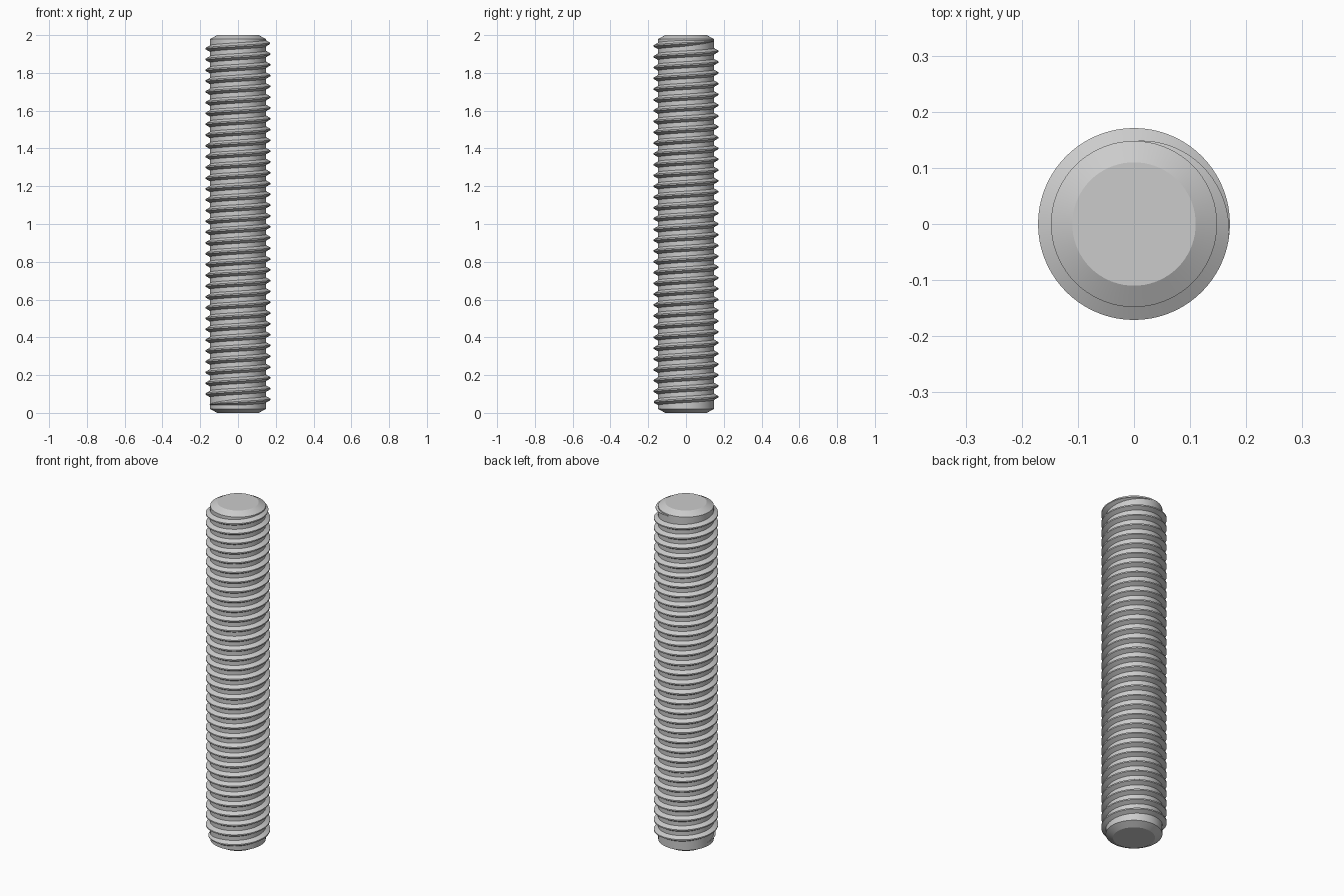
import bpy, bmesh, math

cube = bpy.data.objects.get("Cube")
if cube:
    bpy.data.objects.remove(cube, do_unlink=True)

# One steel colour for the whole rod
steel = bpy.data.materials.new("grey_steel")
steel.use_nodes = True
colour = (0.6, 0.6, 0.6, 1)
steel.diffuse_color = colour
steel.node_tree.nodes["Principled BSDF"].inputs["Base Color"].default_value = colour

LENGTH, CORE_R, CREST_R, END_R, CHAMFER = 2.0, 0.148, 0.171, 0.11, 0.021
PITCH = LENGTH / 35
SEGMENTS = 72
START_Z, END_Z = 0.042, LENGTH - PITCH / 2
END_ANGLE = math.pi / 2


def finish(name, bm):
    """Turn a bmesh into a smooth-shaded object with crisp edges."""
    bmesh.ops.recalc_face_normals(bm, faces=bm.faces[:])
    mesh = bpy.data.meshes.new(name)
    bm.to_mesh(mesh)
    bm.free()
    mesh.materials.append(steel)
    obj = bpy.data.objects.new(name, mesh)
    bpy.context.collection.objects.link(obj)
    bpy.ops.object.select_all(action='DESELECT')
    obj.select_set(True)
    bpy.context.view_layer.objects.active = obj
    bpy.ops.object.shade_smooth_by_angle(angle=math.radians(20))
    return obj


def at(radius, angle, z):
    return (radius * math.cos(angle), radius * math.sin(angle), z)


def bridge(bm, a, b):
    """Join two closed loops of vertices with quads."""
    n = len(a)
    for i in range(n):
        j = (i + 1) % n
        bm.faces.new((a[i], a[j], b[j], b[i]))


# Rod core with chamfered ends
bm = bmesh.new()
profile = [(END_R, 0), (CORE_R, CHAMFER), (CORE_R, LENGTH - CHAMFER), (END_R, LENGTH)]
rings = [[bm.verts.new(at(r, math.tau * i / SEGMENTS, z)) for i in range(SEGMENTS)]
         for r, z in profile]
for lower, upper in zip(rings, rings[1:]):
    bridge(bm, lower, upper)
bm.faces.new(rings[0])
bm.faces.new(rings[-1])
finish("rod_core", bm)

# Right-handed helical ridge, fading into the core over the last quarter turns
bm = bmesh.new()
turns = (END_Z - START_Z) / PITCH
steps = round(turns * SEGMENTS)
fade = SEGMENTS * 0.27
sections = []
for i in range(steps + 1):
    grow = min(1, i / fade, (steps - i) / fade)
    angle = END_ANGLE - math.tau * (steps - i) / SEGMENTS
    z = END_Z - PITCH * (steps - i) / SEGMENTS
    depth = (CREST_R - CORE_R) * grow
    crest = PITCH / 16 * max(grow, 0.05)
    base = crest + depth * math.tan(math.radians(30))
    root = CORE_R - 0.002
    section = [(root, -base), (CORE_R, -base), (CORE_R + depth, -crest),
               (CORE_R + depth, crest), (CORE_R, base), (root, base)]
    sections.append([bm.verts.new(at(r, angle, z + dz)) for r, dz in section])
for a, b in zip(sections, sections[1:]):
    bridge(bm, a, b)
bm.faces.new(sections[0])
bm.faces.new(sections[-1])
finish("screw_thread", bm)
